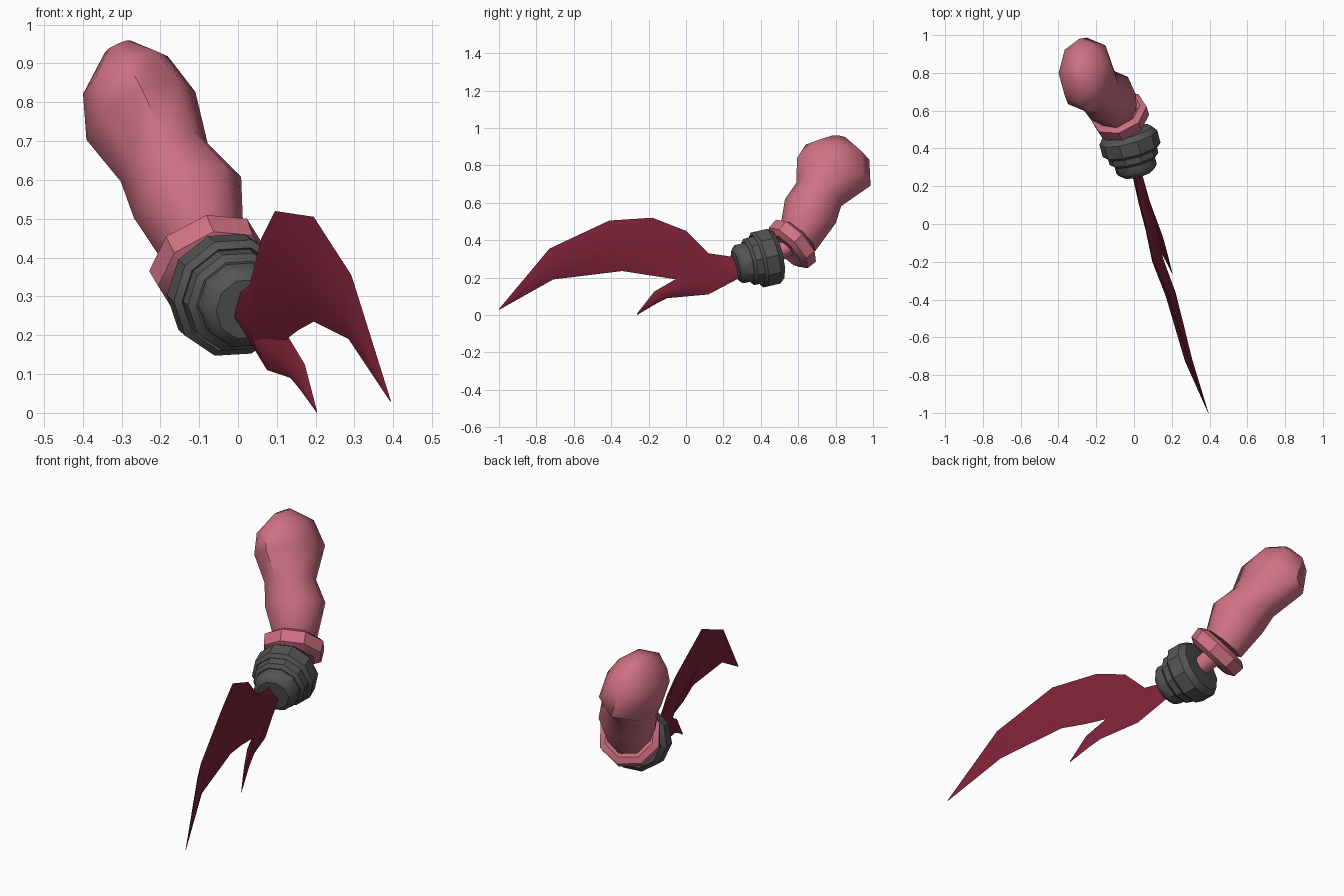
import bpy, bmesh, math
from mathutils import Vector as V

if "Cube" in bpy.data.objects:
    bpy.data.objects.remove(bpy.data.objects["Cube"])


def material(name, rgb):
    m = bpy.data.materials.new(name)
    m.diffuse_color = (*rgb, 1)
    m.use_nodes = True
    m.node_tree.nodes["Principled BSDF"].inputs["Base Color"].default_value = m.diffuse_color
    return m


pink = material("pink", (0.62, 0.165, 0.23))
red = material("dark red", (0.21, 0.016, 0.038))
gray = material("dark gray", (0.09, 0.09, 0.095))


def finish(name, bm, mat, angle):
    bmesh.ops.recalc_face_normals(bm, faces=bm.faces)
    me = bpy.data.meshes.new(name)
    bm.to_mesh(me)
    bm.free()
    me.materials.append(mat)
    ob = bpy.data.objects.new(name, me)
    bpy.context.collection.objects.link(ob)
    bpy.ops.object.select_all(action='DESELECT')
    ob.select_set(True)
    bpy.context.view_layer.objects.active = ob
    bpy.ops.object.shade_smooth_by_angle(angle=math.radians(angle))


def skin(bm, rings):
    """Join successive closed rings and cap both ends."""
    for a, b in zip(rings, rings[1:]):
        n = len(a)
        for i in range(n):
            j = (i + 1) % n
            bm.faces.new((a[i], a[j], b[j], b[i]))
    bm.faces.new(rings[0])
    bm.faces.new(rings[-1])


def tube(name, stations, mat, sides=8, angle=50):
    """Stations: (centre, axis, side radius, front/back radius)."""
    bm = bmesh.new()
    rings = []
    for c, axis, rs, rf in stations:
        a = V(axis).normalized()
        front = a.cross(V((1, 0, 0))).normalized()
        side = front.cross(a)
        rings.append([bm.verts.new(V(c) + side * rs * math.cos(t) + front * rf * math.sin(t))
                      for t in (2 * math.pi * i / sides for i in range(sides))])
    skin(bm, rings)
    finish(name, bm, mat, angle)


def lathe(name, centre, axis, profile, mat, sides=10, angle=35):
    a = V(axis).normalized()
    tube(name, [(V(centre) + a * t, axis, r, r) for t, r in profile], mat, sides, angle)


def blade(name, stations, mat):
    """Stations: (top edge, bottom edge, half thickness), diamond section."""
    bm = bmesh.new()
    rings = []
    for top, bot, h in stations:
        top, bot = V(top), V(bot)
        mid, out = (top + bot) / 2, V((0.95, 0.3, 0.1)) * h
        rings.append([bm.verts.new(p) for p in (top, mid + out, bot, mid - out)])
    skin(bm, rings)
    finish(name, bm, mat, 50)


# upper arm: forearm bulge, waist, shoulder bulge, domed end
tube("upper_arm", [
    ((-0.09, 0.60, 0.42), (-0.3, 0.60, 0.70), 0.11, 0.12),
    ((-0.13, 0.665, 0.555), (-0.4, 0.40, 0.85), 0.15, 0.15),
    ((-0.19, 0.71, 0.645), (-0.45, 0.42, 0.80), 0.125, 0.135),
    ((-0.25, 0.79, 0.765), (-0.40, 0.30, 0.80), 0.155, 0.21),
    ((-0.29, 0.81, 0.87), (-0.40, 0.20, 0.85), 0.12, 0.175),
    ((-0.31, 0.815, 0.945), (-0.40, 0.10, 0.85), 0.035, 0.05),
], pink)

# cuff, hollow toward the arm
lathe("cuff", (-0.072, 0.567, 0.378), (-0.3, 0.68, 0.65),
      [(-0.04, 0.04), (-0.05, 0.115), (-0.03, 0.15), (0.03, 0.155),
       (0.05, 0.125), (0.03, 0.10), (-0.01, 0.09)], pink, 8)

# thin wrist link
tube("wrist_link", [
    ((-0.03, 0.45, 0.31), (-0.25, 0.9, 0.35), 0.05, 0.045),
    ((-0.08, 0.58, 0.38), (-0.3, 0.7, 0.6), 0.055, 0.05),
], pink)

# three stepped rings
lathe("wrist_rings", (-0.02, 0.42, 0.303), (-0.25, 0.95, 0.22),
      [(-0.165, 0.08), (-0.15, 0.10), (-0.135, 0.11), (-0.095, 0.11),
       (-0.095, 0.115), (-0.08, 0.133), (-0.04, 0.135), (-0.045, 0.14),
       (-0.03, 0.158), (0.04, 0.158), (0.07, 0.135), (0.075, 0.05)], gray)

# main hooked blade
blade("main_blade", [
    ((0.00, 0.29, 0.305), (0.02, 0.29, 0.20), 0.025),
    ((0.03, 0.12, 0.33), (0.075, 0.12, 0.11), 0.030),
    ((0.06, 0.00, 0.45), (0.125, -0.05, 0.19), 0.032),
    ((0.095, -0.18, 0.52), (0.155, -0.20, 0.213), 0.030),
    ((0.195, -0.41, 0.505), (0.195, -0.34, 0.235), 0.028),
    ((0.292, -0.73, 0.355), (0.285, -0.71, 0.19), 0.020),
    ((0.393, -1.0, 0.032), (0.393, -0.998, 0.028), 0.001),
], red)

# lower prong
blade("lower_prong", [
    ((0.045, 0.12, 0.26), (0.075, 0.12, 0.11), 0.022),
    ((0.13, -0.05, 0.195), (0.135, -0.10, 0.09), 0.022),
    ((0.172, -0.17, 0.125), (0.16, -0.16, 0.06), 0.013),
    ((0.203, -0.263, 0.006), (0.203, -0.262, 0.0), 0.001),
], red)
